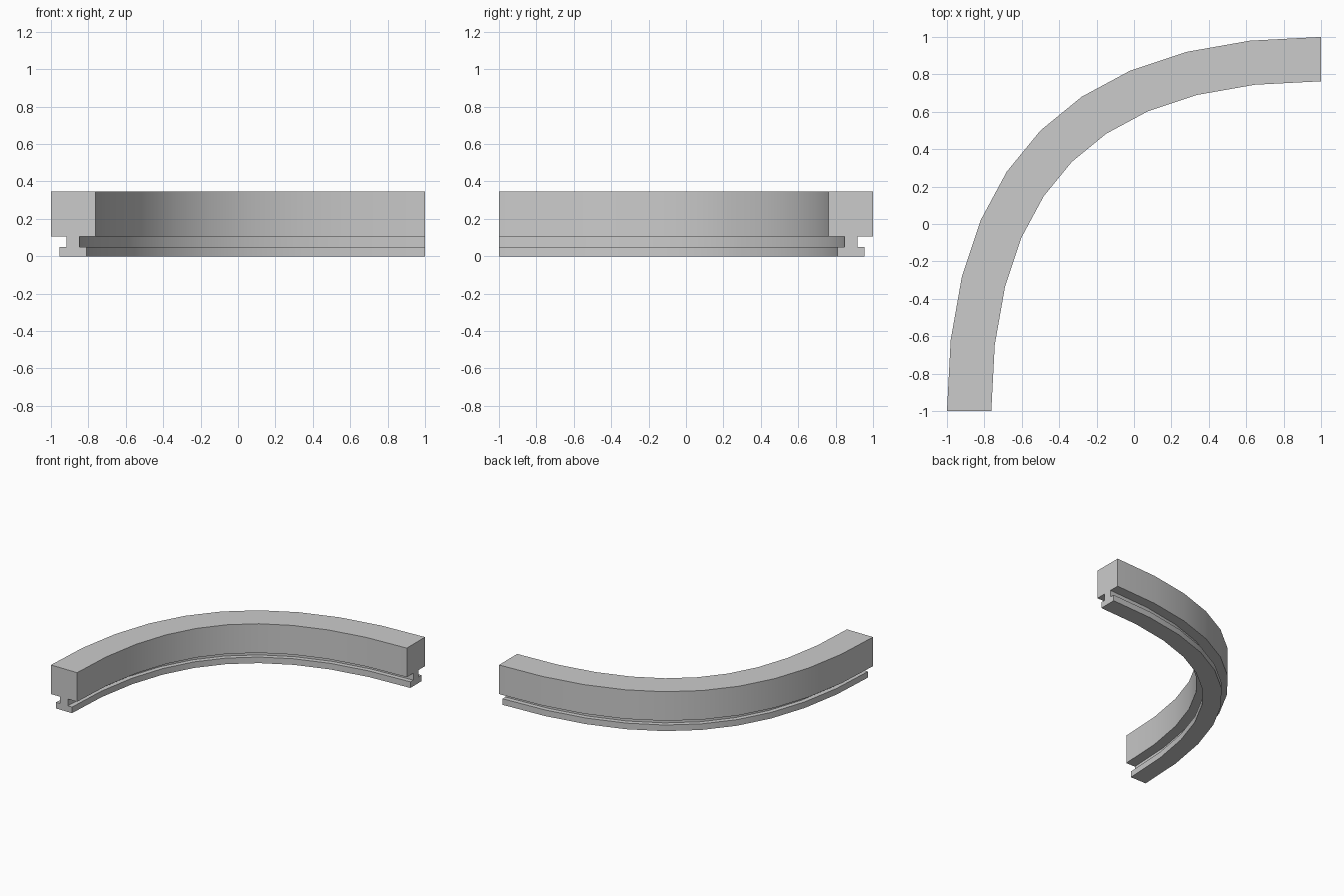
import bpy
import bmesh
import math
from mathutils import Vector

cube = bpy.data.objects.get("Cube")
if cube:
    bpy.data.objects.remove(cube, do_unlink=True)

# Single grey material
grey = bpy.data.materials.new("light_grey")
grey.use_nodes = True
colour = (0.6, 0.6, 0.6, 1)
grey.diffuse_color = colour
grey.node_tree.nodes["Principled BSDF"].inputs["Base Color"].default_value = colour

# Rail cross-section: (inward offset, height), mirrored about its centre line
WIDTH = 0.237
half = [(0, 0.345), (0, 0.106), (0.084, 0.106), (0.084, 0.05), (0.046, 0.05), (0.046, 0)]
profile = half + [(WIDTH - d, z) for d, z in reversed(half)]

# Quarter bend: quadratic curve between two ends through a corner control point
start, corner, end = Vector((-1, -1)), Vector((-1, 1)), Vector((1, 1))
STEPS = 10


def section(bm, t):
    """One ring of profile vertices, square to the curve at t."""
    point = start * (1 - t) ** 2 + corner * 2 * t * (1 - t) + end * t ** 2
    tangent = ((corner - start) * (1 - t) + (end - corner) * t).normalized()
    inward = Vector((tangent.y, -tangent.x))
    return [bm.verts.new((*(point + inward * d), z)) for d, z in profile]


# Sweep the profile along the bend and cap both ends
bm = bmesh.new()
rings = [section(bm, i / STEPS) for i in range(STEPS + 1)]
count = len(profile)
for a, b in zip(rings, rings[1:]):
    for i in range(count):
        j = (i + 1) % count
        bm.faces.new((a[i], a[j], b[j], b[i]))
bm.faces.new(rings[0])
bm.faces.new(rings[-1])
bmesh.ops.recalc_face_normals(bm, faces=bm.faces)

mesh = bpy.data.meshes.new("curved_rail")
bm.to_mesh(mesh)
bm.free()
mesh.materials.append(grey)
rail = bpy.data.objects.new("curved_rail", mesh)
bpy.context.collection.objects.link(rail)

# Smooth along the bend, crisp at the profile corners
bpy.ops.object.select_all(action="DESELECT")
rail.select_set(True)
bpy.context.view_layer.objects.active = rail
bpy.ops.object.shade_smooth_by_angle(angle=math.radians(30))
